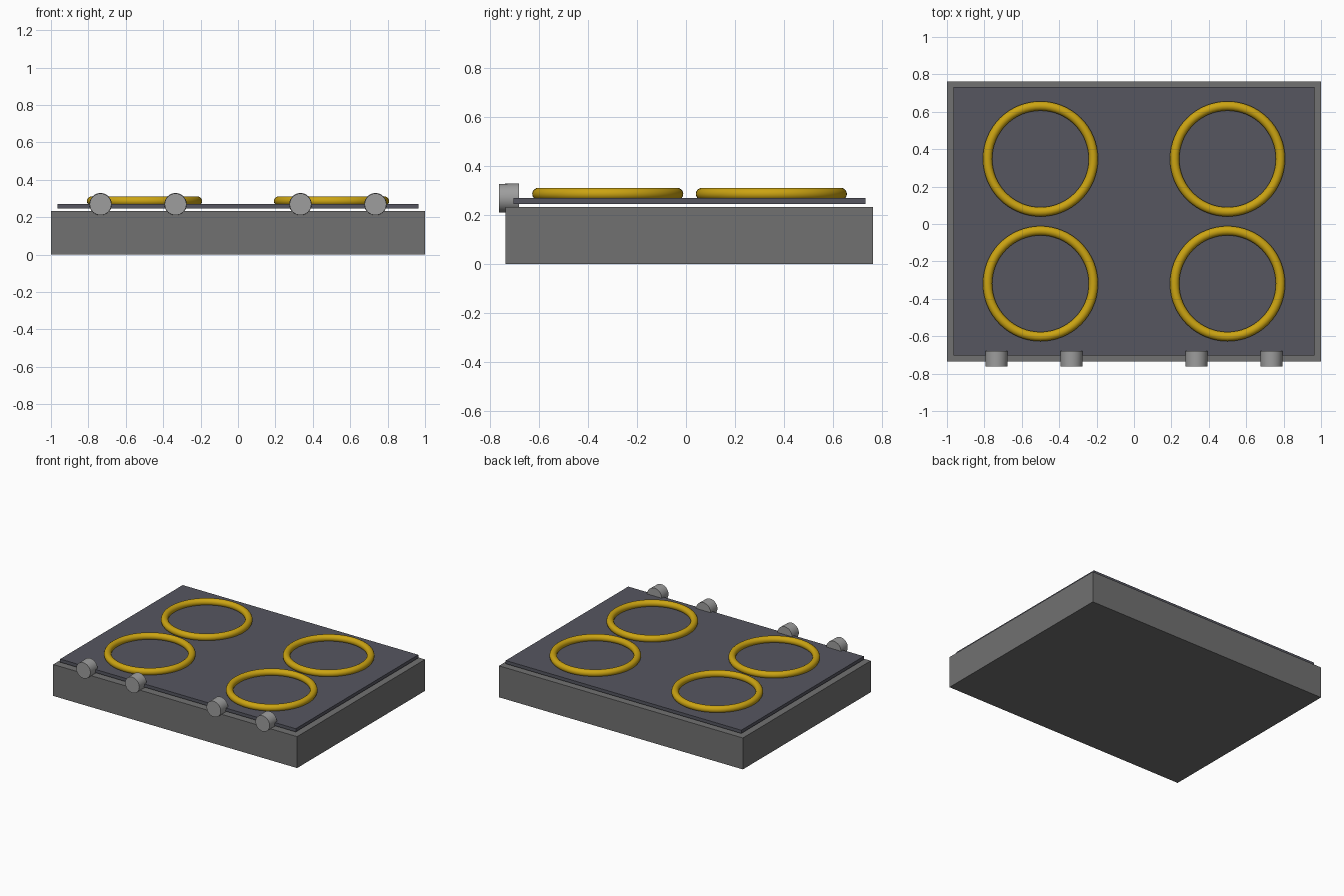
import bpy
import math

if "Cube" in bpy.data.objects:
    bpy.data.objects.remove(bpy.data.objects["Cube"])


def material(name, rgb):
    mat = bpy.data.materials.new(name)
    mat.diffuse_color = (*rgb, 1.0)
    mat.use_nodes = True
    mat.node_tree.nodes["Principled BSDF"].inputs["Base Color"].default_value = mat.diffuse_color
    return mat


def box(name, x, y, z, mat):
    # x, y, z are (min, max) ranges
    ranges = (x, y, z)
    bpy.ops.mesh.primitive_cube_add(size=1, location=[(a + b) / 2 for a, b in ranges])
    ob = bpy.context.object
    ob.name = name
    ob.scale = [b - a for a, b in ranges]
    bpy.ops.object.transform_apply(location=False, rotation=False, scale=True)
    ob.data.materials.append(mat)
    return ob


brass = material("brass", (0.60, 0.37, 0.006))
slate = material("slate", (0.092, 0.094, 0.118))
dark_grey = material("dark_grey", (0.165, 0.165, 0.165))
mid_grey = material("mid_grey", (0.34, 0.34, 0.34))

# Body and the cooking plate floating just above it
box("body", (-1.0, 1.0), (-0.736, 0.762), (0.0, 0.233), dark_grey)
box("cooking_plate", (-0.966, 0.966), (-0.703, 0.732), (0.246, 0.27), slate)

# Four burner rings, half sunk in the plate
for row, y in (("front", -0.319), ("back", 0.348)):
    for side, x in (("left", -0.5), ("right", 0.5)):
        bpy.ops.mesh.primitive_torus_add(
            location=(x, y, 0.286), major_radius=0.283, minor_radius=0.025,
            major_segments=64, minor_segments=16)
        ring = bpy.context.object
        ring.name = f"burner_ring_{row}_{side}"
        ring.data.materials.append(brass)
        bpy.ops.object.shade_smooth_by_angle(angle=math.radians(40))

# Control knobs on the front edge, slightly narrower at the front
for i, x in enumerate((-0.735, -0.334, 0.334, 0.735)):
    bpy.ops.mesh.primitive_cone_add(
        vertices=32, radius1=0.06, radius2=0.058, depth=0.082,
        location=(x, -0.721, 0.269), rotation=(math.radians(90), 0, 0))
    knob = bpy.context.object
    knob.name = f"control_knob_{i + 1}"
    knob.data.materials.append(mid_grey)
    bpy.ops.object.shade_smooth_by_angle(angle=math.radians(40))
